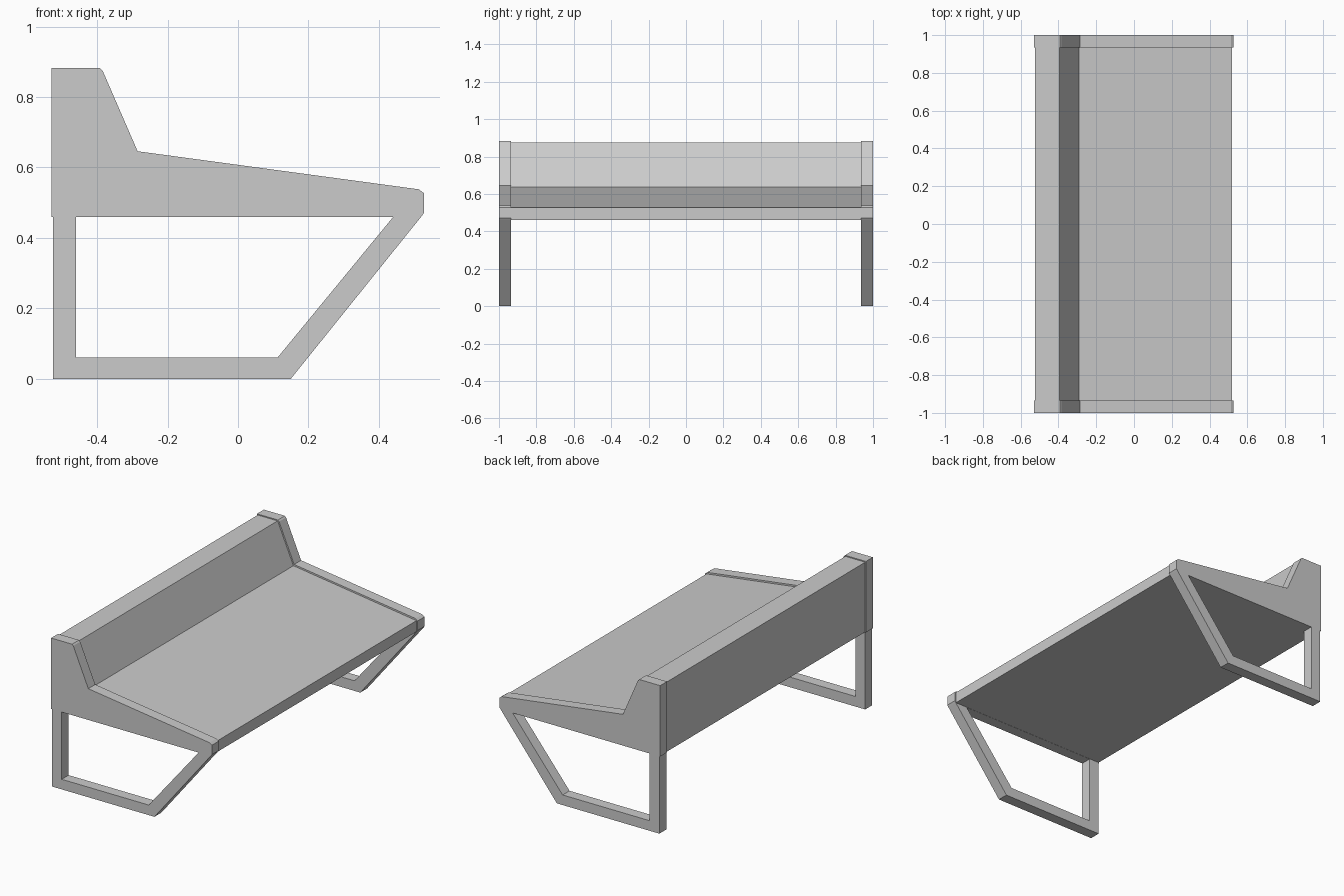
import bpy
import bmesh

cube = bpy.data.objects.get("Cube")
if cube:
    bpy.data.objects.remove(cube, do_unlink=True)

# One plain grey for the whole bench
grey = bpy.data.materials.new("plain_grey")
grey.use_nodes = True
colour = (0.6, 0.6, 0.6, 1.0)
grey.diffuse_color = colour
grey.node_tree.nodes["Principled BSDF"].inputs["Base Color"].default_value = colour

END = 1.0       # outer face of the end panels
INNER = 0.935   # inner face of the end panels


def extrude_profile(name, profile, y0, y1):
    """Solid prism from an (x, z) outline, spanning y0 to y1."""
    bm = bmesh.new()
    face = bm.faces.new([bm.verts.new((x, y0, z)) for x, z in profile])
    result = bmesh.ops.extrude_face_region(bm, geom=[face])
    moved = [v for v in result["geom"] if isinstance(v, bmesh.types.BMVert)]
    bmesh.ops.translate(bm, verts=moved, vec=(0, y1 - y0, 0))
    bmesh.ops.recalc_face_normals(bm, faces=bm.faces)
    mesh = bpy.data.meshes.new(name)
    bm.to_mesh(mesh)
    bm.free()
    mesh.materials.append(grey)
    obj = bpy.data.objects.new(name, mesh)
    bpy.context.collection.objects.link(obj)
    return obj


def extrude_ring(name, outer, inner, y0, y1):
    """Open-top frame bar: outer path joined to the reversed inner path."""
    return extrude_profile(name, outer + inner[::-1], y0, y1)


# Seat and backrest between the end panels
seat_profile = [(-0.525, 0.461), (0.52, 0.461), (0.52, 0.527),
                (-0.29, 0.637), (-0.394, 0.876), (-0.525, 0.876)]
extrude_profile("seat_and_backrest", seat_profile, -INNER, INNER)

# End panels stand slightly proud of the seat, with clipped corners
panel_profile = [(-0.53, 0.46), (0.52, 0.46), (0.528, 0.471), (0.528, 0.527),
                 (0.513, 0.538), (-0.285, 0.646), (-0.384, 0.874),
                 (-0.392, 0.882), (-0.53, 0.882)]

# Leg frames: upright rear leg, floor bar and slanted front leg
leg_outer = [(-0.525, 0.46), (-0.525, 0), (0.15, 0), (0.52, 0.46)]
leg_inner = [(-0.46, 0.46), (-0.46, 0.06), (0.112, 0.06), (0.441, 0.46)]

for side, y0, y1 in (("front", -END, -INNER), ("back", INNER, END)):
    extrude_profile(side + "_end_panel", panel_profile, y0, y1)
    extrude_ring(side + "_leg_frame", leg_outer, leg_inner, y0, y1)
